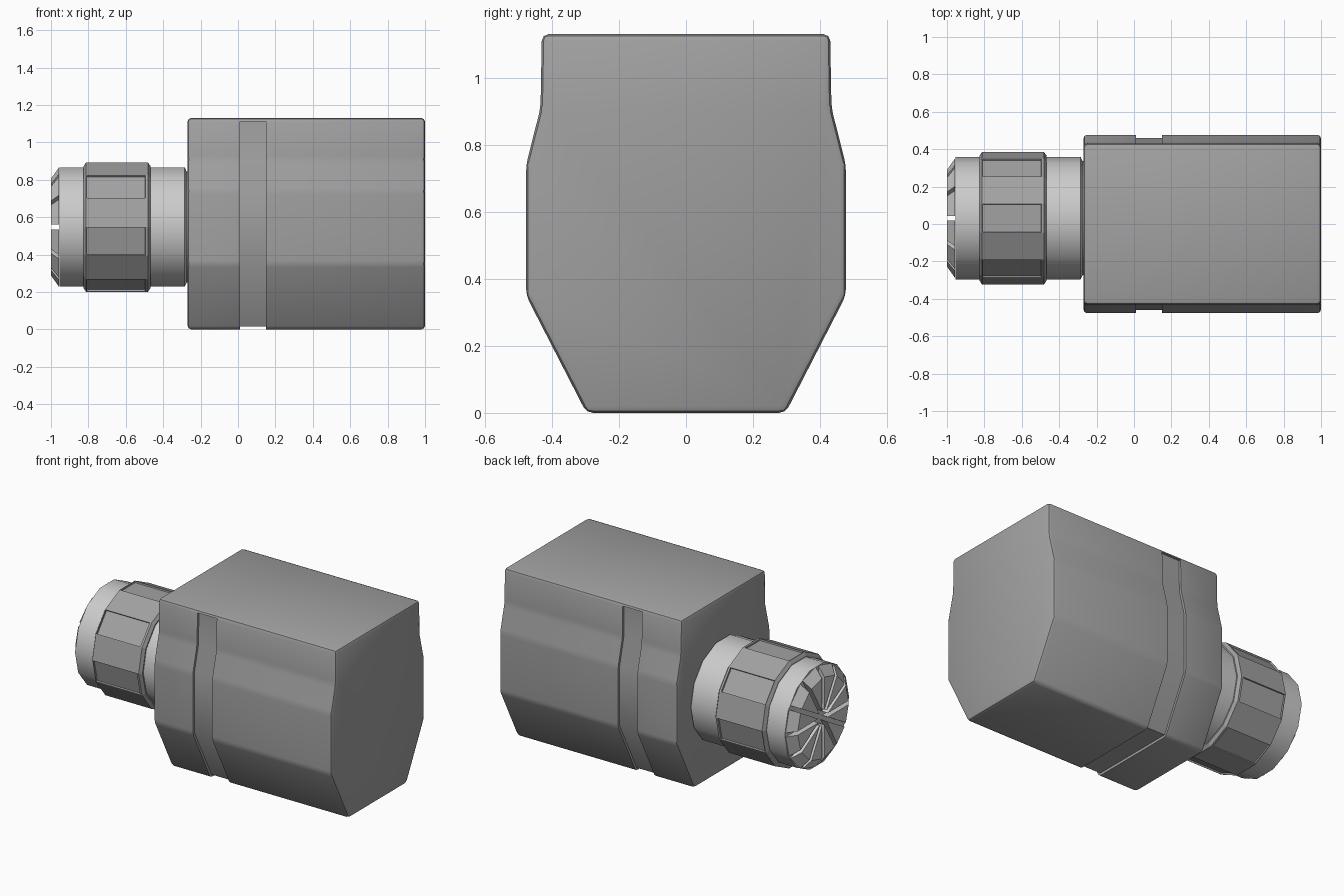
import bpy, bmesh, math
from mathutils import Vector

if "Cube" in bpy.data.objects:
    bpy.data.objects.remove(bpy.data.objects["Cube"])

SIDES = 14
STEP = 2 * math.pi / SIDES
PETALS = 12
CY, CZ = 0.031, 0.547          # axis of the cable gland


def grey(name, v):
    m = bpy.data.materials.new(name)
    m.diffuse_color = (v, v, v, 1)
    m.use_nodes = True
    m.node_tree.nodes["Principled BSDF"].inputs["Base Color"].default_value = m.diffuse_color
    return m


DARK = grey("dark_grey", 0.36)
MID = grey("mid_grey", 0.53)


def make(name, bm, mat):
    bmesh.ops.recalc_face_normals(bm, faces=bm.faces)
    me = bpy.data.meshes.new(name)
    bm.to_mesh(me)
    bm.free()
    me.materials.append(mat)
    ob = bpy.data.objects.new(name, me)
    bpy.context.collection.objects.link(ob)
    return ob


def activate(ob):
    bpy.ops.object.select_all(action='DESELECT')
    ob.select_set(True)
    bpy.context.view_layer.objects.active = ob


def smooth(ob, deg=32):
    activate(ob)
    bpy.ops.object.shade_smooth_by_angle(angle=math.radians(deg))


def prism(name, yz, x0, x1):
    bm = bmesh.new()
    a = [bm.verts.new((x0, y, z)) for y, z in yz]
    b = [bm.verts.new((x1, y, z)) for y, z in yz]
    bm.faces.new(a)
    bm.faces.new(b)
    n = len(yz)
    for i in range(n):
        bm.faces.new((a[i], a[(i + 1) % n], b[(i + 1) % n], b[i]))
    return make(name, bm, DARK)


def lathe(name, rings, mat, panel_band=None):
    """14-sided solid along x; panel_band recesses every other face of that band."""
    bm = bmesh.new()
    loops = [[bm.verts.new((x, CY + r * math.cos(k * STEP), CZ + r * math.sin(k * STEP)))
              for k in range(SIDES)] for x, r in rings]
    bm.faces.new(loops[0])
    bm.faces.new(loops[-1])
    panels = []
    for i in range(len(loops) - 1):
        for k in range(SIDES):
            j = (k + 1) % SIDES
            f = bm.faces.new((loops[i][k], loops[i][j], loops[i + 1][j], loops[i + 1][k]))
            if i == panel_band and k % 2:
                panels.append(f)
    bmesh.ops.recalc_face_normals(bm, faces=bm.faces)
    if panels:
        bmesh.ops.inset_individual(bm, faces=panels, thickness=0.005, depth=0)
        bmesh.ops.inset_individual(bm, faces=panels, thickness=0.002, depth=-0.01)
    return make(name, bm, mat)


# Housing: rounded profile run along x
half = [(0.297, 0.0), (0.477, 0.35), (0.477, 0.74), (0.434, 0.91), (0.43, 1.13)]
housing = prism("housing", half + [(-y, z) for y, z in reversed(half)], -0.27, 1.0)
bev = housing.modifiers.new("round", 'BEVEL')
bev.width = 0.02
bev.segments = 2
bev.limit_method = 'ANGLE'
bev.angle_limit = math.radians(10)

# Groove round the sides and underside, stopping below the top plate
inner = [(0.287, 0.016), (0.461, 0.353), (0.461, 0.738), (0.419, 0.908), (0.415, 1.112)]
cut = [(-0.6, 1.112), (-0.6, -0.1), (0.6, -0.1), (0.6, 1.112)]
cutter = prism("groove_cutter", cut + inner[::-1] + [(-y, z) for y, z in inner], 0.012, 0.15)
cutter.hide_render = True
boo = housing.modifiers.new("groove", 'BOOLEAN')
boo.object = cutter
boo.operation = 'DIFFERENCE'
boo.solver = 'EXACT'
activate(housing)
for m in ("round", "groove"):
    bpy.ops.object.modifier_apply(modifier=m)
bpy.data.objects.remove(cutter)
smooth(housing)

# Gland: neck, nut with recessed grip panels, front sleeve
smooth(lathe("gland_neck", [(-0.50, 0.327), (-0.285, 0.327), (-0.275, 0.305), (-0.25, 0.305)], MID))
lathe("gland_nut", [(-0.825, 0.335), (-0.812, 0.355), (-0.492, 0.355), (-0.482, 0.355),
                    (-0.468, 0.335)], DARK, panel_band=1)
smooth(lathe("gland_sleeve", [(-0.955, 0.327), (-0.80, 0.327)], MID))

# Clamping petals: tapered wedges separated by parallel slots
bm = bmesh.new()
gap = 0.013
pstep = 2 * math.pi / PETALS
for k in range(PETALS):
    d0, d1 = [Vector((math.cos(a), math.sin(a))) for a in (k * pstep, (k + 1) * pstep)]
    tip = (d0 + d1).normalized() * gap / math.sin(pstep / 2)
    side = (d1 - d0).normalized() * gap
    loops = []
    for x, r in ((-0.956, 0.324), (-1.0, 0.262)):
        pts = (tip, d0 * r + side, d1 * r - side)
        loops.append([bm.verts.new((x, CY + p.x, CZ + p.y)) for p in pts])
    a, b = loops
    bm.faces.new(a)
    bm.faces.new(b)
    for i in range(3):
        j = (i + 1) % 3
        bm.faces.new((a[i], a[j], b[j], b[i]))
make("gland_petals", bm, MID)
